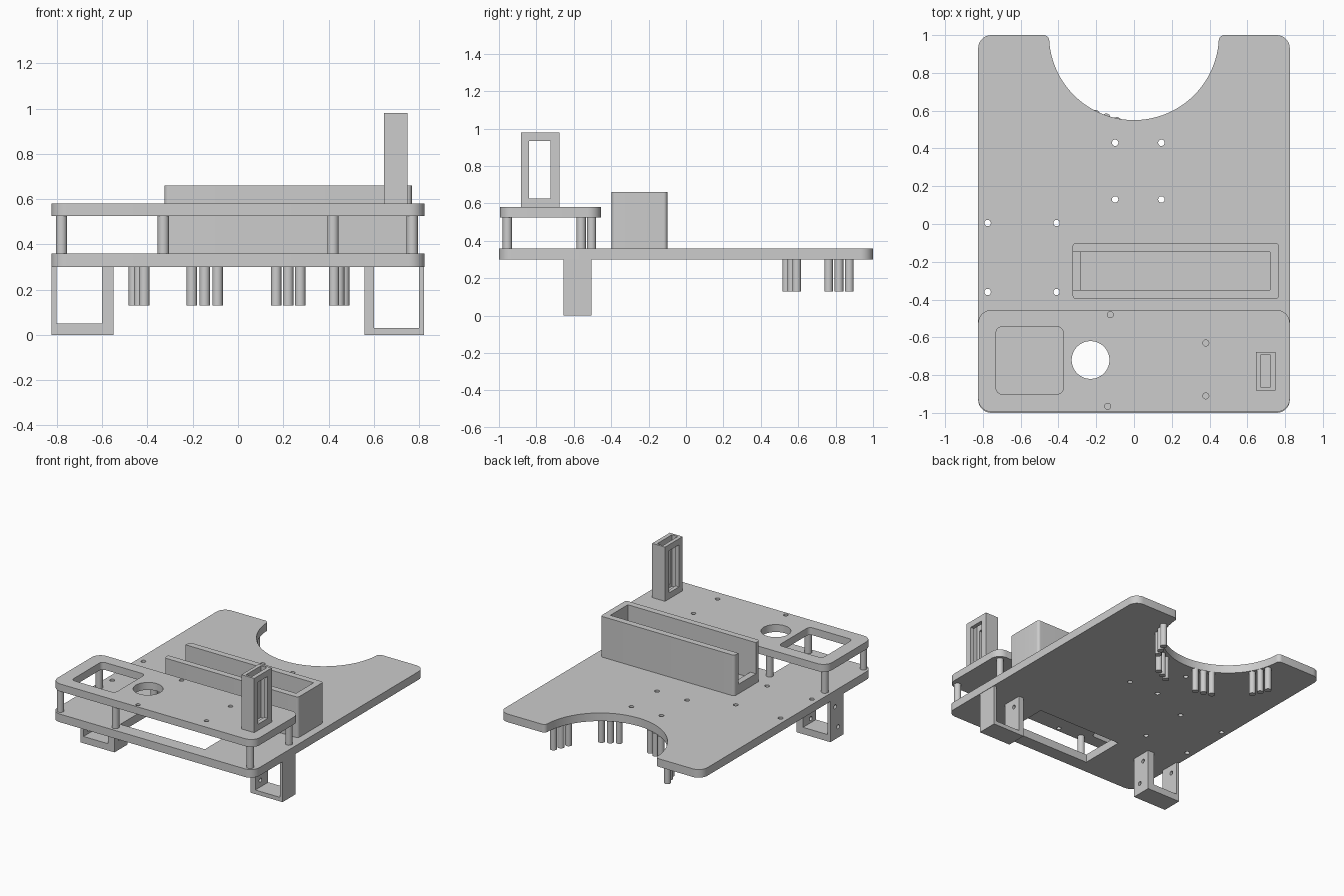
import bpy, bmesh, math
from mathutils import Vector, Matrix

if "Cube" in bpy.data.objects:
    bpy.data.objects.remove(bpy.data.objects["Cube"])

grey = bpy.data.materials.new("plain grey")
grey.diffuse_color = (0.604, 0.604, 0.604, 1)
grey.use_nodes = True
grey.node_tree.nodes["Principled BSDF"].inputs["Base Color"].default_value = grey.diffuse_color


def fillet(corners, steps=8):
    """Round each (x, y, radius) corner of a polygon."""
    out, n = [], len(corners)
    for i, (x, y, r) in enumerate(corners):
        p = Vector((x, y))
        if r == 0:
            out.append(p)
            continue
        a = (Vector(corners[i - 1][:2]) - p).normalized()
        b = (Vector(corners[(i + 1) % n][:2]) - p).normalized()
        half = a.angle(b) / 2
        c = p + (a + b).normalized() * r / math.sin(half)
        u = (p + a * r / math.tan(half) - c).normalized()
        v = (p + b * r / math.tan(half) - c).normalized()
        out += [c + u.slerp(v, k / steps).normalized() * r for k in range(steps + 1)]
    return out


def rect(x0, x1, y0, y1, r=0.0):
    return fillet([(x0, y0, r), (x1, y0, r), (x1, y1, r), (x0, y1, r)])


def circle(x, y, r, n=24):
    return [Vector((x + r * math.cos(k * math.tau / n), y + r * math.sin(k * math.tau / n)))
            for k in range(n)]


def finish(obj):
    me = obj.data
    me.materials.clear()
    me.materials.append(grey)
    me.shade_smooth()
    me.set_sharp_from_angle(angle=math.radians(30))
    return obj


def slab(name, loops, z0, z1, matrix=None):
    """Extrude an outline (first loop) with holes (other loops) from z0 to z1."""
    cu = bpy.data.curves.new(name, 'CURVE')
    cu.dimensions, cu.fill_mode, cu.extrude = '2D', 'BOTH', (z1 - z0) / 2
    for loop in loops:
        sp = cu.splines.new('POLY')
        sp.points.add(len(loop) - 1)
        for q, p in zip(sp.points, loop):
            q.co = (p.x, p.y, 0, 1)
        sp.use_cyclic_u = True
    tmp = bpy.data.objects.new(name + "_curve", cu)
    bpy.context.collection.objects.link(tmp)
    dg = bpy.context.evaluated_depsgraph_get()
    me = bpy.data.meshes.new_from_object(tmp.evaluated_get(dg))
    bpy.data.objects.remove(tmp)
    bm = bmesh.new()
    bm.from_mesh(me)
    bmesh.ops.remove_doubles(bm, verts=bm.verts, dist=1e-5)
    bm.transform(Matrix.Translation((0, 0, (z0 + z1) / 2)))
    if matrix:
        bm.transform(matrix)
    bmesh.ops.recalc_face_normals(bm, faces=bm.faces)
    bm.to_mesh(me)
    bm.free()
    obj = bpy.data.objects.new(name, me)
    bpy.context.collection.objects.link(obj)
    return finish(obj)


def cut(obj, cutters):
    """Subtract the cutters from the object and discard them."""
    for c in cutters:
        m = obj.modifiers.new("cut", 'BOOLEAN')
        m.operation, m.object, m.solver = 'DIFFERENCE', c, 'EXACT'
    dg = bpy.context.evaluated_depsgraph_get()
    me = bpy.data.meshes.new_from_object(obj.evaluated_get(dg))
    obj.modifiers.clear()
    obj.data = me
    for c in cutters:
        bpy.data.objects.remove(c)
    return finish(obj)


# Base plate with round notch at the back, window and screw holes
notch = [(0.45 * math.cos(math.radians(t)), 1 + 0.45 * math.sin(math.radians(t)), 0)
         for t in range(-6, -175, -4)]
outline = fillet([(-.825, -1, .07), (.825, -1, .07), (.825, 1, .07), (.45, 1, .03)]
                 + notch + [(-.45, 1, .03), (-.825, 1, .07)])
holes = [(x, y) for x in (-.1, .145) for y in (.43, .13)]
holes += [(x, y) for x in (-.775, -.41) for y in (.005, -.36)]
slab("base_plate", [outline, rect(-.33, .36, -.9, -.56)]
     + [circle(x, y, .017) for x, y in holes], .30, .36)

# Upper deck
deck_holes = [(-.125, -.48), (-.14, -.965), (.38, -.63), (.38, -.91)]
slab("upper_deck", [rect(-.825, .825, -.995, -.455, .07),
                    rect(-.73, -.375, -.9, -.545, .03),
                    circle(-.23, -.72, .1, 48)]
     + [circle(x, y, .016) for x, y in deck_holes], .525, .58)

# Posts between the decks
for i, (x, y) in enumerate([(-.78, -.955), (-.78, -.505), (-.33, -.955), (-.33, -.505),
                            (.42, -.56), (.77, -.955), (.77, -.505)]):
    slab(f"deck_post_{i + 1}", [circle(x, y, .025)], .36, .525)

# Battery box, open on top with a slot in its left end
cut(slab("battery_box", [rect(-.325, .768, -.397, -.1, .02)], .36, .66),
    [slab("cavity", [rect(-.28, .72, -.35, -.147)], .39, .8),
     slab("end_slot", [rect(-.5, -.2, -.35, -.147)], .43, .8)])

# Hollow tower with a side window
cut(slab("sensor_tower", [rect(.645, .75, -.882, -.677)], .58, .98),
    [slab("tower_slot", [rect(.672, .72, -.865, -.692)], .60, 1.2),
     slab("tower_window", [rect(.5, .9, -.84, -.725)], .625, .935)])

# U-shaped wheel brackets, profile in x-z, pushed along y
stand = Matrix.Rotation(math.radians(90), 4, 'X')
sideways = Matrix.Rotation(math.radians(90), 4, 'Y')


def bracket(name, x0, x1, ix0, ix1, floor, h0, h1):
    u = [(x0, 0), (x1, 0), (x1, .3), (ix1, .3), (ix1, floor), (ix0, floor), (ix0, .3), (x0, .3)]
    leg = slab(name, [[Vector(p) for p in u]], .505, .655, stand)
    # bolt holes run along x
    cut(leg, [slab("bolt_hole", [circle(-z, y, .015)], h0, h1, sideways)
              for z, y in ((.08, -.595), (.24, -.56))])


bracket("left_bracket", -.825, -.55, -.802, -.602, .05, -.9, -.5)
bracket("right_bracket", .56, .822, .6, .8, .03, .5, .7)

# Groups of three pins hanging around the notch
for g, (x, y) in enumerate([(-.437, .818), (-.147, .562), (.222, .565), (.447, .818)]):
    t = Vector((1 - y, x)).normalized()
    for k in (-1, 0, 1):
        slab(f"pin_{g + 1}_{k + 2}", [circle(x + t.x * k * .06, y + t.y * k * .06, .023)],
             .13, .30)
